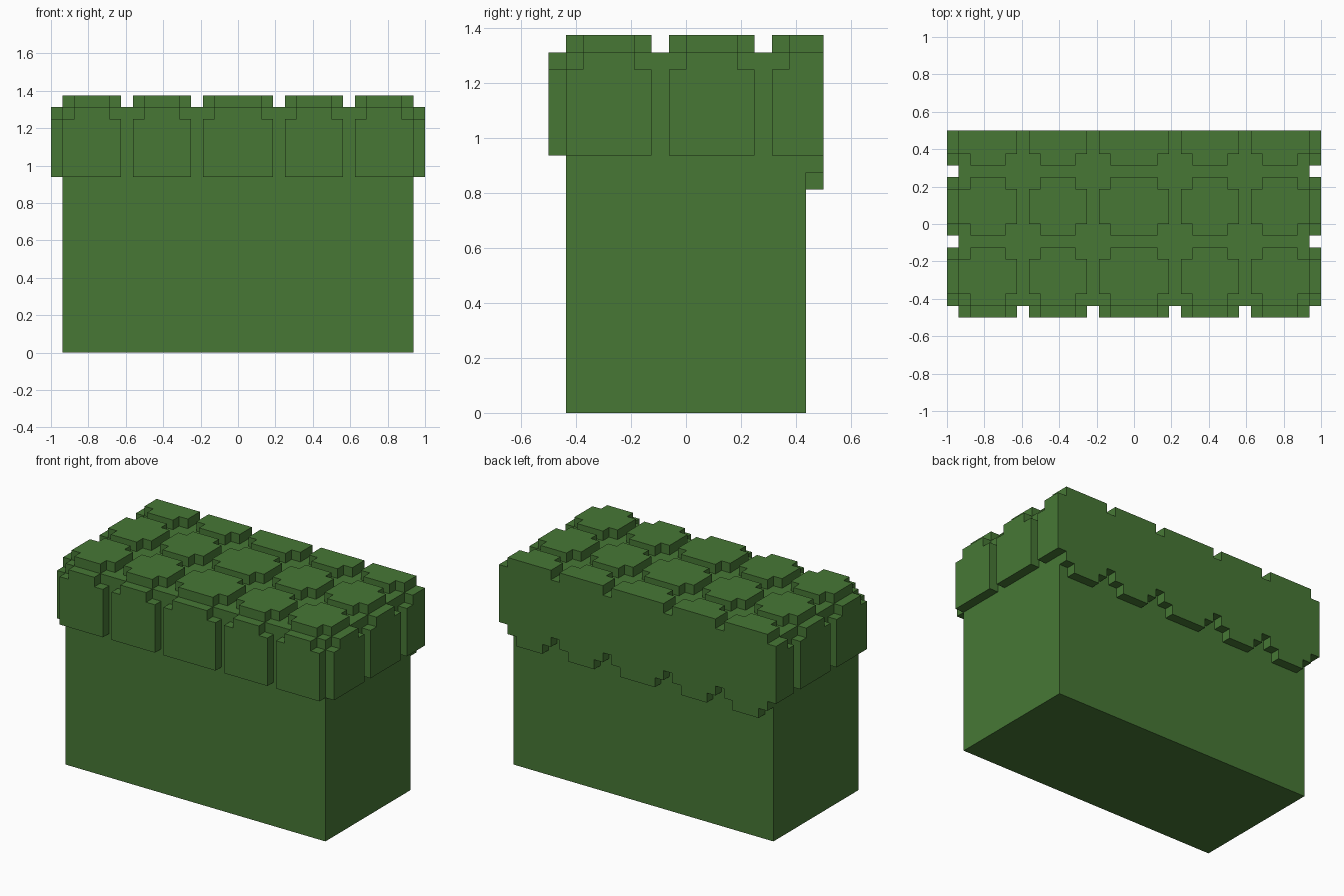
import bpy
import bmesh

U = 1 / 16  # one grid cell

cube = bpy.data.objects.get("Cube")
if cube:
    bpy.data.objects.remove(cube, do_unlink=True)

green = bpy.data.materials.new("leaf_green")
green.use_nodes = True
colour = (0.063, 0.187, 0.036, 1)
green.diffuse_color = colour
green.node_tree.nodes["Principled BSDF"].inputs["Base Color"].default_value = colour


def plate(name, axes, u, v, w, low=False, high=False):
    """Extrude a rectangle u x v along w; low/high cut one-cell corners at that v end."""
    (u0, u1), (v0, v1) = u, v
    outline = []
    if low:
        outline += [(u0, v0 + 1), (u0 + 1, v0 + 1), (u0 + 1, v0),
                    (u1 - 1, v0), (u1 - 1, v0 + 1), (u1, v0 + 1)]
    else:
        outline += [(u0, v0), (u1, v0)]
    if high:
        outline += [(u1, v1 - 1), (u1 - 1, v1 - 1), (u1 - 1, v1),
                    (u0 + 1, v1), (u0 + 1, v1 - 1), (u0, v1 - 1)]
    else:
        outline += [(u1, v1), (u0, v1)]

    def place(a, b, c):
        p = dict(zip(axes, (a, b, c)))
        return [p[k] * U for k in "xyz"]

    bm = bmesh.new()
    rings = [[bm.verts.new(place(a, b, c)) for a, b in outline] for c in w]
    bm.faces.new(rings[0])
    bm.faces.new(rings[1])
    n = len(outline)
    for i in range(n):
        j = (i + 1) % n
        bm.faces.new((rings[0][i], rings[0][j], rings[1][j], rings[1][i]))
    bmesh.ops.recalc_face_normals(bm, faces=bm.faces)
    mesh = bpy.data.meshes.new(name)
    bm.to_mesh(mesh)
    bm.free()
    mesh.materials.append(green)
    obj = bpy.data.objects.new(name, mesh)
    bpy.context.collection.objects.link(obj)
    return obj


columns = [(-15, -10), (-9, -4), (-3, 3), (4, 9), (10, 15)]
rows = [(-7, -2), (-1, 4), (5, 8)]

# Main block and the flat back of the covering
plate("body", "xyz", (-15, 15), (-7, 7), (0, 21))
plate("back_wall", "xzy", (-15, 15), (15, 21), (7, 8))

# Top tiles, with the back row cut straight at the rear edge
for x in columns:
    for y in rows:
        plate("top_tile", "xyz", x, y, (21, 22), low=True, high=y[1] < 8)

# Front panels and the ragged lower rim at the back
for x in columns:
    plate("front_panel", "xzy", x, (15, 21), (-8, -7), high=True)
    plate("back_rim", "xzy", x, (13, 15), (7, 8), low=True)

# Side panels, mirrored left and right
for side in (-1, 1):
    span = sorted((15 * side, 16 * side))
    for y in rows[:2]:
        plate("side_panel", "yzx", y, (15, 21), span, high=True)
    # The rear panel is notched only on its forward top corner
    plate("rear_side_panel", "yzx", (5, 8), (15, 20), span)
    plate("rear_side_cap", "yzx", (6, 8), (20, 21), span)
